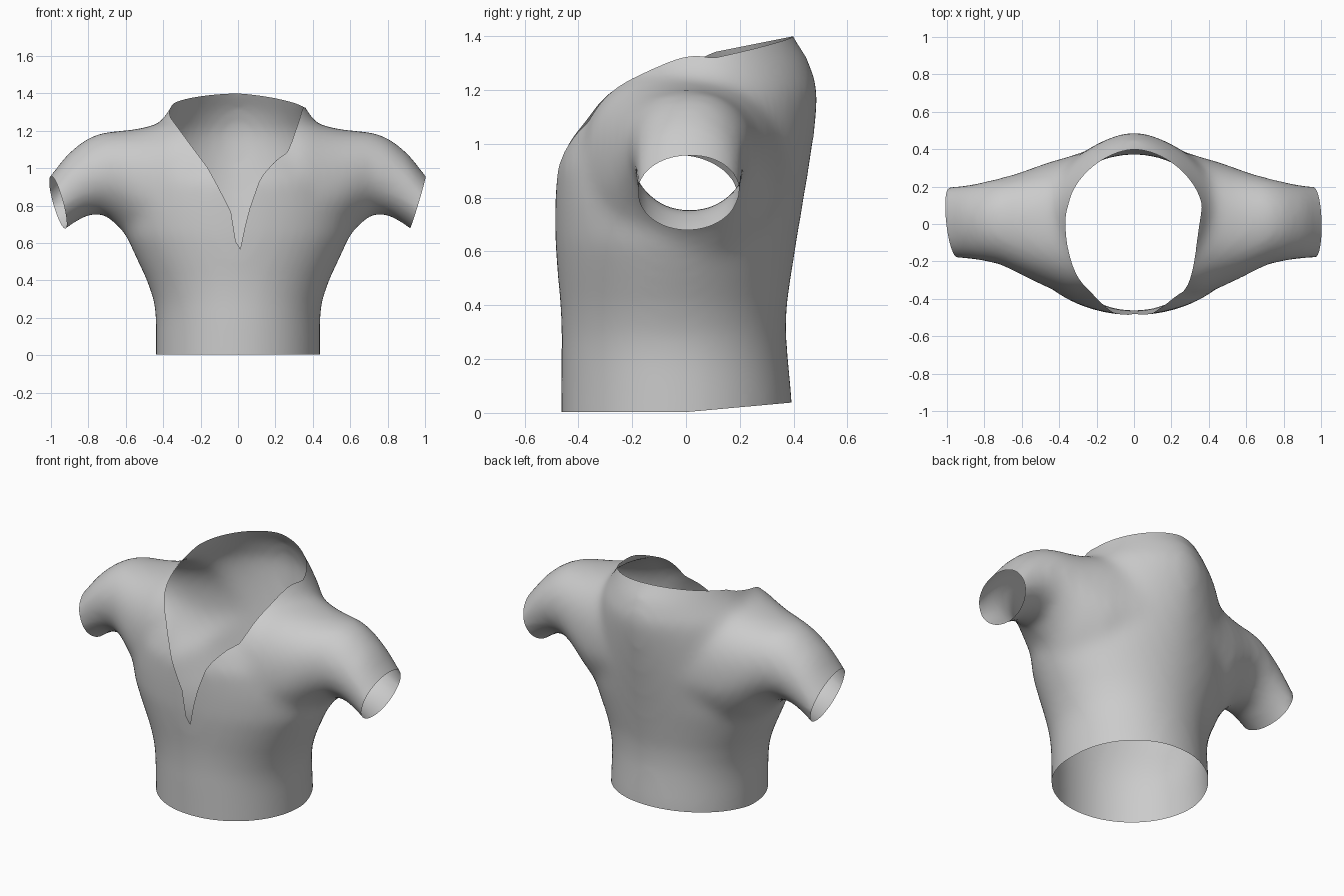
import bpy, bmesh
from math import cos, sin, tau
from mathutils import Vector

cube = bpy.data.objects.get("Cube")
if cube:
    bpy.data.objects.remove(cube, do_unlink=True)


def power(v, e):
    return abs(v) ** e * (1 if v > 0 else -1)


def ramp(value, points):
    """Piecewise linear lookup."""
    for (a, p), (b, q) in zip(points, points[1:]):
        if value <= b:
            return p + (q - p) * (value - a) / (b - a)
    return points[-1][1]


def loft(bm, rings, count=64):
    """Closed tube through rings of points given by functions of the angle."""
    loops = [[bm.verts.new(ring(tau * i / count)) for i in range(count)] for ring in rings]
    for a, b in zip(loops, loops[1:]):
        for i in range(count):
            j = (i + 1) % count
            bm.faces.new((a[i], a[j], b[j], b[i]))
    bm.faces.new(loops[0][::-1])
    bm.faces.new(loops[-1])


def torso_ring(z, half, front, back):
    mid, depth = (front + back) / 2, (back - front) / 2
    back_e = ramp(z, [(-1, 1), (.3, 1), (.6, 1.07), (1, 1.2), (2, 1.2)])

    def point(t):
        e = back_e if sin(t) > 0 else 1
        return Vector((half * power(cos(t), e), mid + depth * power(sin(t), e), z))
    return point


def yoke_ring(x, low, high, front, back):
    my, dy = (front + back) / 2, (back - front) / 2
    mz, dz = (low + high) / 2, (high - low) / 2
    upper_e = ramp(abs(x), [(0, .8), (.5, .8), (.8, 1), (2, 1)])
    lower_e = ramp(abs(x), [(0, 1.2), (.55, 1.2), (.75, 1), (2, 1)])

    def point(t):
        e = upper_e if sin(t) > 0 else lower_e
        return Vector((x, my + dy * power(cos(t), e), mz + dz * power(sin(t), e)))
    return point


# Body profile: height, half width, front, back
torso = [(-.12, .44, -.465, .4), (.05, .44, -.465, .395), (.2, .44, -.465, .38),
         (.29, .45, -.463, .372), (.4, .488, -.467, .375), (.52, .545, -.478, .393),
         (.64, .6, -.487, .412), (.78, .615, -.488, .436), (.92, .595, -.485, .46),
         (1.03, .55, -.445, .477), (1.12, .5, -.395, .488), (1.2, .45, -.345, .493),
         (1.31, .37, -.28, .46), (1.4, .325, -.18, .4), (1.52, .27, -.08, .34)]

# Shoulder and sleeve profile: distance out, underside, top, front, back
sleeve = [(.2, .45, 1.3, -.4, .41), (.35, .45, 1.265, -.385, .36), (.45, .48, 1.23, -.345, .333),
          (.55, .57, 1.208, -.3, .298), (.63, .68, 1.2, -.26, .27), (.72, .755, 1.195, -.215, .245),
          (.81, .748, 1.16, -.198, .225), (.91, .685, 1.08, -.188, .208), (1.0, .61, .965, -.185, .2),
          (1.1, .53, .84, -.18, .19)]

bm = bmesh.new()
loft(bm, [torso_ring(*r) for r in torso])
both = [(-r[0], *r[1:]) for r in reversed(sleeve)] + sleeve
loft(bm, [yoke_ring(*r) for r in both])
bmesh.ops.recalc_face_normals(bm, faces=bm.faces)
mesh = bpy.data.meshes.new("shirt")
bm.to_mesh(mesh)
bm.free()
shirt = bpy.data.objects.new("shirt", mesh)
bpy.context.collection.objects.link(shirt)

# Fuse body and sleeves into one skin and relax the joins
remesh = shirt.modifiers.new("fuse", "REMESH")
remesh.mode = "VOXEL"
remesh.voxel_size = .025
relax = shirt.modifiers.new("relax", "SMOOTH")
relax.factor = .5
relax.iterations = 22
depsgraph = bpy.context.evaluated_depsgraph_get()
fused = bpy.data.meshes.new_from_object(shirt.evaluated_get(depsgraph))
shirt.modifiers.clear()
shirt.data = fused

# Openings: each rule is positive where cloth is removed
LEFT_V = [(0, .51), (.05, .75), (.12, .95), (.2, 1.04), (.27, 1.09), (.335, 1.28), (.5, 2)]
RIGHT_V = [(0, .51), (.03, .75), (.1, .89), (.16, 1.0), (.25, 1.12), (.39, 1.31), (.5, 2)]


def neck(p):
    front = ramp(abs(p.x), LEFT_V if p.x > 0 else RIGHT_V)
    back = 1.32 + .2 * p.y - .06 * max(p.x, 0)
    t = min(max((p.y + .1) / .2, 0), 1)
    return p.z - front * (1 - t) - back * t


def hem(p):
    return .09 * max(p.y, 0) + .003 - p.z


def cuffs(p):
    slant = -.03 * p.y if p.x > 0 else .15 * p.y
    return abs(p.x) - (.92 + .3 * (p.z - .68) + slant)


def cut_away(bm, rule):
    """Split the skin along the zero line of the rule and drop the positive side."""
    value = {v: rule(v.co) for v in bm.verts}
    fresh = []
    for e in list(bm.edges):
        a, b = e.verts
        if value[a] * value[b] < 0:
            _, v = bmesh.utils.edge_split(e, a, value[a] / (value[a] - value[b]))
            fresh.append(v)
    bmesh.ops.connect_verts(bm, verts=fresh)
    doomed = [f for f in bm.faces if max((value.get(v, 0) for v in f.verts), key=abs) > 0]
    bmesh.ops.delete(bm, geom=doomed, context="FACES")


bm = bmesh.new()
bm.from_mesh(fused)
for rule in (neck, hem, cuffs):
    bmesh.ops.triangulate(bm, faces=bm.faces)
    cut_away(bm, rule)
bm.to_mesh(fused)
bm.free()

# Plain cloth colour
cloth = bpy.data.materials.new("grey cloth")
cloth.use_nodes = True
grey = (.6, .6, .6, 1)
cloth.diffuse_color = grey
cloth.node_tree.nodes["Principled BSDF"].inputs["Base Color"].default_value = grey
fused.materials.clear()
fused.materials.append(cloth)

bpy.ops.object.select_all(action="DESELECT")
shirt.select_set(True)
bpy.context.view_layer.objects.active = shirt
bpy.ops.object.shade_smooth_by_angle()
